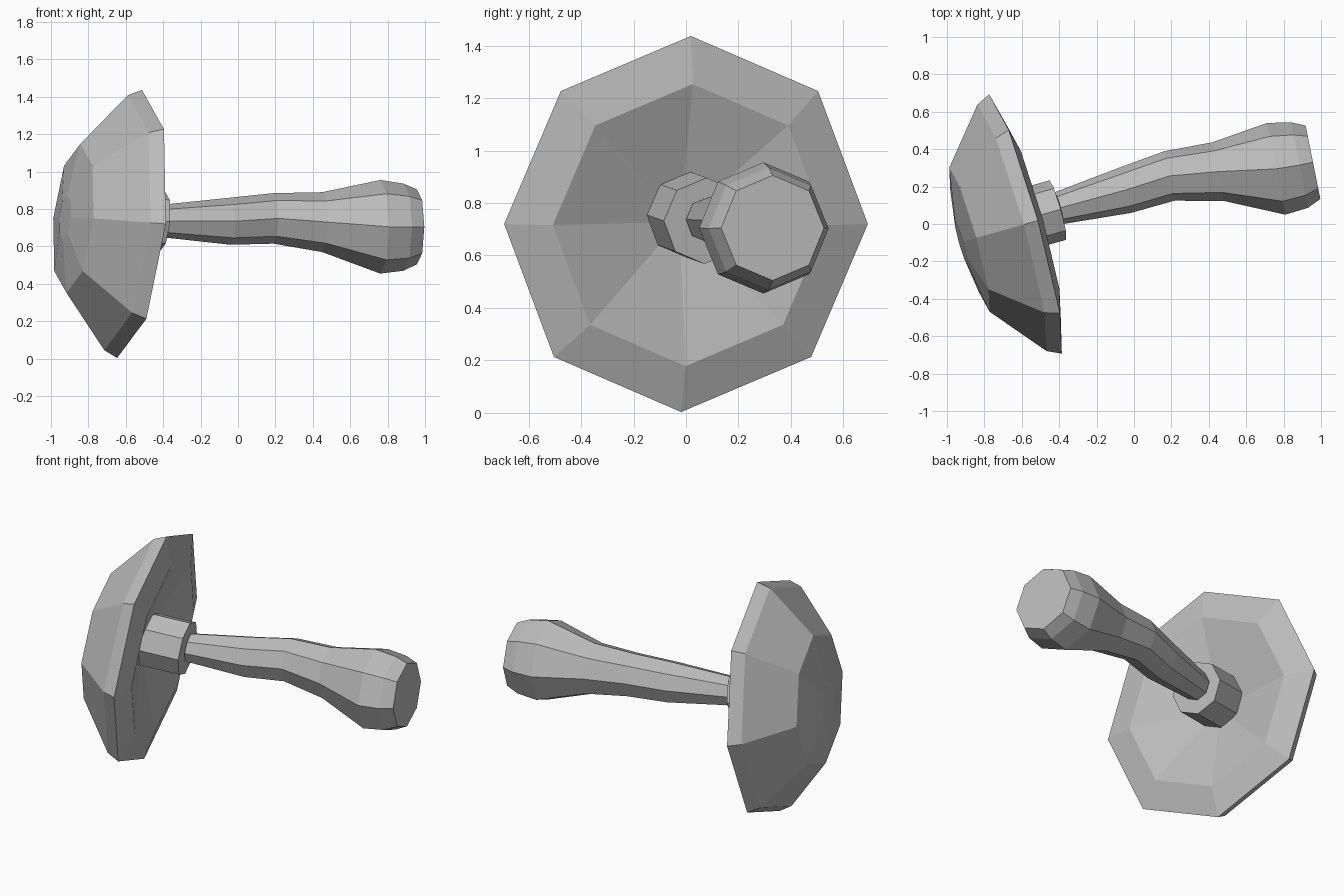
import bpy, bmesh, math
from mathutils import Vector

cube = bpy.data.objects.get("Cube")
if cube:
    bpy.data.objects.remove(cube, do_unlink=True)

# Single grey for the whole tool
grey = bpy.data.materials.new("plain_grey")
grey.use_nodes = True
colour = (0.5, 0.5, 0.5, 1)
grey.diffuse_color = colour
grey.node_tree.nodes["Principled BSDF"].inputs["Base Color"].default_value = colour

SIDES = 8


def loft(name, rings):
    """Skin a chain of tilted octagons given as (centre, normal, radius)."""
    bm = bmesh.new()
    loops = []
    for centre, normal, radius in rings:
        n = Vector(normal).normalized()
        u = Vector((-n.y, n.x, 0)).normalized()
        v = n.cross(u)
        c = Vector(centre)
        if radius == 0:
            loops.append([bm.verts.new(c)] * SIDES)
            continue
        angles = [2 * math.pi * i / SIDES for i in range(SIDES)]
        loops.append([bm.verts.new(c + radius * (u * math.cos(a) + v * math.sin(a)))
                      for a in angles])
    for low, high in zip(loops, loops[1:]):
        for i in range(SIDES):
            j = (i + 1) % SIDES
            corners = [low[i], low[j], high[j], high[i]]
            bm.faces.new(list(dict.fromkeys(corners)))
    for loop in (loops[0], loops[-1]):
        if loop[0] is not loop[1]:
            bm.faces.new(loop)
    bmesh.ops.recalc_face_normals(bm, faces=bm.faces)
    mesh = bpy.data.meshes.new(name)
    bm.to_mesh(mesh)
    bm.free()
    mesh.materials.append(grey)
    obj = bpy.data.objects.new(name, mesh)
    bpy.context.collection.objects.link(obj)
    return obj


axis = Vector((1, 0.28, -0.1)).normalized()
rim_centre = Vector((-0.58, 0, 0.72))

# Shallow cup: hollow, front lip, rim, domed back (axial offset, radius)
cup_profile = [(-0.09, 0), (0.045, 0.54), (0, 0.72), (-0.075, 0.685),
               (-0.313, 0.4), (-0.36, 0.12)]
loft("cup", [(rim_centre + axis * d, axis, r) for d, r in cup_profile])

# Short hub, slightly off the cup axis
hub_centre = rim_centre + Vector((-0.007, 0.024, 0.03))
loft("hub", [(hub_centre + axis * d, axis, 0.165) for d in (-0.08, 0.188)])

# Bulbous handle: ring centres and radii
grip = Vector((1, 0.2, 0))
handle_rings = [
    ((-0.40, 0.085, 0.737), 0.088),
    ((-0.04, 0.183, 0.735), 0.126),
    ((0.19, 0.257, 0.75), 0.135),
    ((0.45, 0.28, 0.73), 0.16),
    ((0.76, 0.295, 0.705), 0.25),
    ((0.885, 0.315, 0.703), 0.233),
    ((0.957, 0.33, 0.705), 0.2),
]
loft("handle", [(c, axis if i == 0 else grip, r)
                for i, (c, r) in enumerate(handle_rings)])
